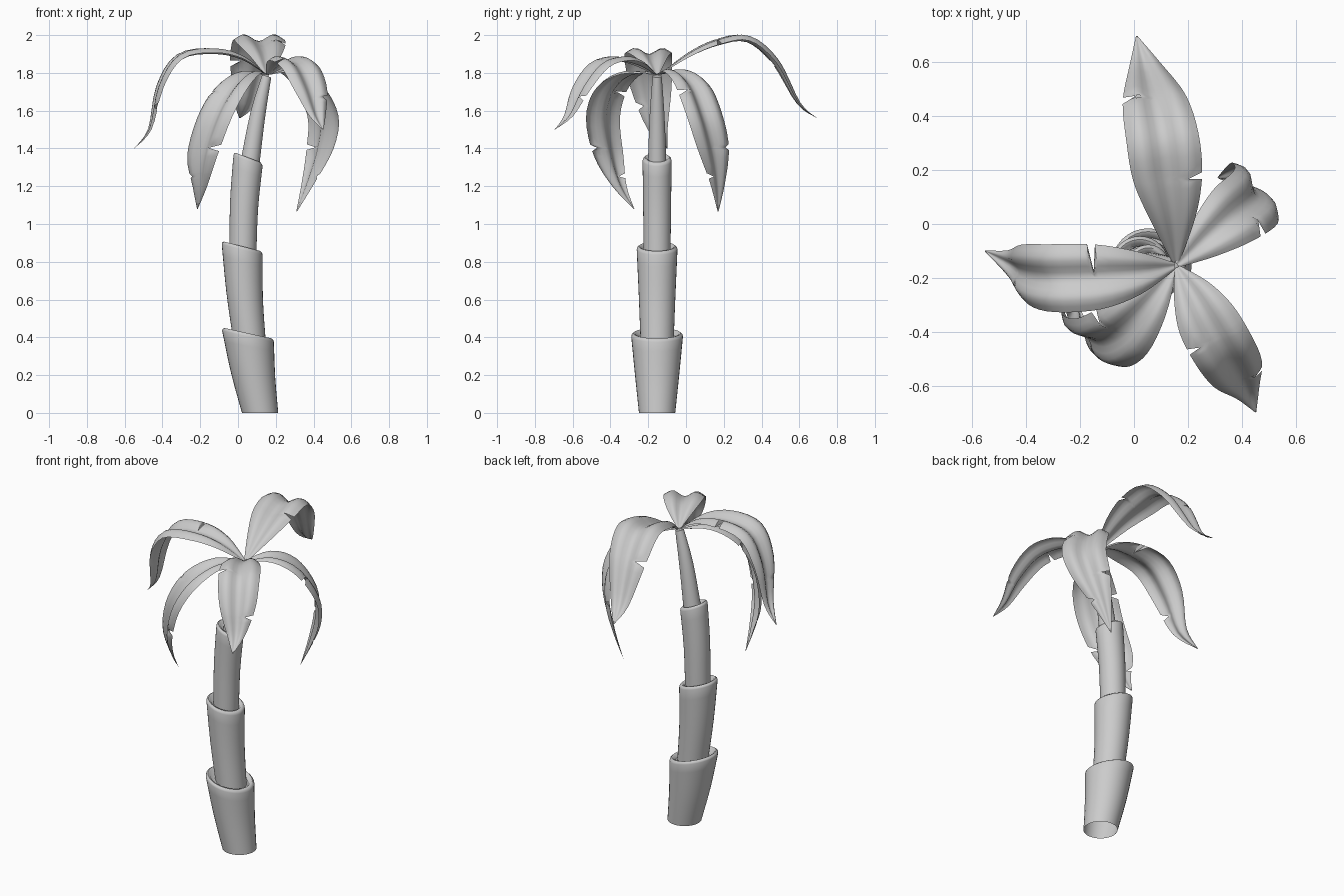
import bpy, bmesh, math
from mathutils import Vector

cube = bpy.data.objects.get("Cube")
if cube:
    bpy.data.objects.remove(cube)

grey = bpy.data.materials.new("plain grey")
grey.use_nodes = True
grey.diffuse_color = (0.6, 0.6, 0.6, 1)
grey.node_tree.nodes["Principled BSDF"].inputs["Base Color"].default_value = (0.6, 0.6, 0.6, 1)

SIDES = 32
TRUNK_Y = -0.153


def finish(bm, name, angle):
    mesh = bpy.data.meshes.new(name)
    bm.to_mesh(mesh)
    bm.free()
    mesh.materials.append(grey)
    obj = bpy.data.objects.new(name, mesh)
    bpy.context.collection.objects.link(obj)
    bpy.ops.object.select_all(action='DESELECT')
    obj.select_set(True)
    bpy.context.view_layer.objects.active = obj
    bpy.ops.object.shade_smooth_by_angle(angle=math.radians(angle))


def skin(bm, rows, closed):
    for a, b in zip(rows, rows[1:]):
        n = len(a)
        for i in range(n if closed else n - 1):
            j = (i + 1) % n
            bm.faces.new((a[i], a[j], b[j], b[i]))


def spline(points, t):
    """Smooth curve through points of two to four values, t from 0 to 1."""
    pts = [Vector(p) for p in points]
    s = min(t * (len(pts) - 1), len(pts) - 1 - 1e-6)
    i = int(s)
    f = s - i
    p0, p1 = pts[max(i - 1, 0)], pts[i]
    p2, p3 = pts[i + 1], pts[min(i + 2, len(pts) - 1)]
    return 0.5 * (2 * p1 + (p2 - p0) * f + (2 * p0 - 5 * p1 + 4 * p2 - p3) * f ** 2
                  + (3 * p1 - p0 - 3 * p2 + p3) * f ** 3)


def trunk_section(name, stations, lip):
    """Loft tilted rings (x, z, radius, slope), open below, with a rounded lip."""
    bm = bmesh.new()
    rings = [tuple(spline(stations, k / 6)) for k in range(7)]
    x, z, r, slope = rings[-1]
    if lip:
        rings += [(x, z + 0.010, r - 0.003, slope), (x, z + 0.017, r - 0.012, slope),
                  (x, z + 0.014, r - 0.022, slope), (x, z - 0.005, r - 0.035, slope)]
    rows = []
    for x, z, r, slope in rings:
        ring = []
        for k in range(SIDES):
            a = math.tau * k / SIDES
            dx = r * math.cos(a)
            ring.append(bm.verts.new((x + dx, TRUNK_Y + r * math.sin(a), z - slope * dx)))
        rows.append(ring)
    skin(bm, rows, True)
    bm.faces.new(rows[-1])
    finish(bm, name, 50)


def leaf(name, path, width, tears):
    """Two-lobed blade with a soft valley along the midrib; tears are (t, side, depth)."""
    bm = bmesh.new()
    gap = 0.014
    ts = {k / 24 for k in range(25)}
    for t, _, _ in tears:
        ts = {s for s in ts if abs(s - t) > gap + 0.004} | {t - gap, t, t + gap}
    out = Vector(path[3]) - Vector(path[0])
    side = Vector((out.y, -out.x, 0)).normalized()
    # half width and lobe height along the blade
    shape = [(0.1, 0.1), (0.62, 0.13), (0.95, 0.13), (1, 0.13), (0.87, 0.13), (0.42, 0.13), (0.02, 0.1)]
    rows = []
    for t in sorted(ts):
        p = spline(path, t)
        tangent = (spline(path, min(t + 0.02, 1)) - spline(path, max(t - 0.02, 0))).normalized()
        normal = side.cross(tangent).normalized()
        w, lobe = spline(shape, t)
        w *= width
        row = []
        for k in range(-6, 7):
            u = k / 6
            for tear, hand, depth in tears:
                if t == tear and u * hand > 0:
                    u *= 1 - depth
            lift = lobe * (1 - math.cos(1.7 * math.pi * u))
            row.append(bm.verts.new(p + side * (w * u) + normal * (w * lift)))
        rows.append(row)
    skin(bm, rows, False)
    finish(bm, name, 60)


# Trunk: four stacked sleeves, each wider at its lip
trunk_section("trunk_base", [(0.117, 0, 0.096, 0), (0.08, 0.2, 0.117, 0.1), (0.053, 0.405, 0.137, 0.22)], True)
trunk_section("trunk_lower", [(0.06, 0.385, 0.088, 0.2), (0.035, 0.62, 0.097, 0.22), (0.022, 0.865, 0.108, 0.26)], True)
trunk_section("trunk_middle", [(0.026, 0.84, 0.071, 0.25), (0.032, 1.1, 0.074, 0.3), (0.053, 1.335, 0.077, 0.38)], True)
trunk_section("trunk_top", [(0.062, 1.31, 0.049, 0.35), (0.105, 1.58, 0.039, 0.3), (0.152, 1.783, 0.024, 0.3)], False)

# Crown: five drooping torn leaves
leaf("back_leaf",
     [(0.155, -0.14, 1.79), (0.145, 0.02, 1.885), (0.125, 0.17, 1.945), (0.105, 0.32, 1.963),
      (0.075, 0.46, 1.85), (0.04, 0.59, 1.635), (0.01, 0.695, 1.56)],
     0.134, [(0.33, 1, 0.4), (0.67, -1, 0.5)])
leaf("right_leaf",
     [(0.15, -0.155, 1.79), (0.02, -0.18, 1.87), (-0.13, -0.195, 1.9), (-0.3, -0.2, 1.87),
      (-0.40, -0.185, 1.72), (-0.46, -0.15, 1.5), (-0.55, -0.1, 1.4)],
     0.126, [(0.35, 1, 0.8), (0.74, -1, 0.4)])
leaf("front_right_leaf",
     [(0.15, -0.16, 1.79), (0.06, -0.285, 1.79), (-0.035, -0.39, 1.71), (-0.12, -0.435, 1.56),
      (-0.185, -0.405, 1.36), (-0.2, -0.35, 1.2), (-0.215, -0.275, 1.08)],
     0.128, [(0.37, 1, 0.4), (0.63, -1, 0.55), (0.77, 1, 0.4)])
leaf("back_left_leaf",
     [(0.16, -0.15, 1.79), (0.265, -0.055, 1.8), (0.365, 0.03, 1.73), (0.445, 0.095, 1.57),
      (0.43, 0.14, 1.4), (0.37, 0.165, 1.22), (0.31, 0.17, 1.065)],
     0.126, [(0.38, 1, 0.4), (0.66, -1, 0.4), (0.8, 1, 0.5)])
leaf("front_left_leaf",
     [(0.16, -0.16, 1.79), (0.212, -0.25, 1.84), (0.265, -0.35, 1.86), (0.328, -0.46, 1.825),
      (0.382, -0.55, 1.71), (0.42, -0.62, 1.57), (0.45, -0.695, 1.5)],
     0.116, [(0.43, 1, 0.4), (0.72, -1, 0.45)])
